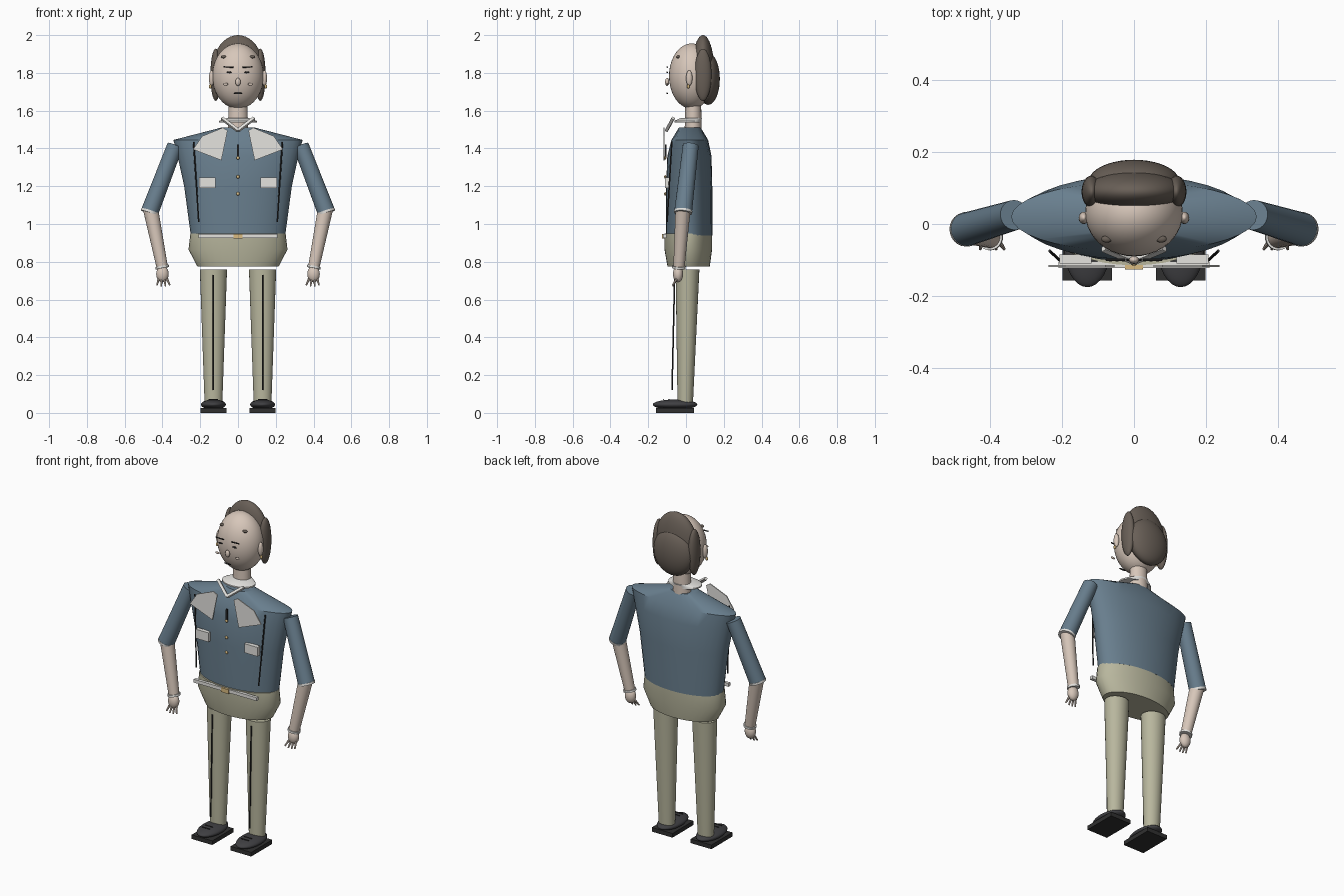
import bpy, bmesh, math
from mathutils import Vector

if "Cube" in bpy.data.objects:
    bpy.data.objects.remove(bpy.data.objects["Cube"])


def mat(name, r, g, b):
    m = bpy.data.materials.new(name)
    m.diffuse_color = (r, g, b, 1)
    m.use_nodes = True
    m.node_tree.nodes["Principled BSDF"].inputs["Base Color"].default_value = m.diffuse_color
    return m


SKIN = mat("skin", .68, .57, .49)
HAIR = mat("hair", .14, .115, .095)
BLUE = mat("jacket_blue", .14, .21, .27)
KHAKI = mat("khaki", .48, .47, .34)
WHITE = mat("white", .78, .77, .74)
DARK = mat("dark", .03, .03, .03)
SHOE = mat("shoe", .05, .05, .055)
GOLD = mat("gold", .7, .5, .22)


def finish(name, material, smooth=True):
    ob = bpy.context.object
    ob.name = name
    ob.data.materials.append(material)
    if smooth:
        bpy.ops.object.shade_smooth_by_angle(angle=math.radians(35))
    return ob


def add_bmesh(name, bm, material, smooth=True):
    bmesh.ops.recalc_face_normals(bm, faces=bm.faces)
    me = bpy.data.meshes.new(name)
    bm.to_mesh(me)
    bm.free()
    ob = bpy.data.objects.new(name, me)
    bpy.context.collection.objects.link(ob)
    bpy.ops.object.select_all(action='DESELECT')
    bpy.context.view_layer.objects.active = ob
    ob.select_set(True)
    return finish(name, material, smooth)


def ball(name, loc, size, material, seg=32):
    bpy.ops.mesh.primitive_uv_sphere_add(segments=seg, ring_count=seg // 2, location=loc)
    bpy.context.object.scale = size
    return finish(name, material)


def box(name, loc, size, material):
    bpy.ops.mesh.primitive_cube_add(size=1, location=loc)
    bpy.context.object.scale = size
    return finish(name, material, False)


def limb(name, p0, p1, r0, r1, material, sides=24):
    p0, p1 = Vector(p0), Vector(p1)
    d = p1 - p0
    bpy.ops.mesh.primitive_cone_add(vertices=sides, radius1=r0, radius2=r1, depth=d.length,
                                    location=(p0 + p1) / 2, rotation=d.to_track_quat('Z', 'Y').to_euler())
    return finish(name, material, sides > 4)


def loft(name, rings, material, cx=0, sides=36):
    """rings: (z, rx, ry, centre y)"""
    bm = bmesh.new()
    loops = []
    for z, rx, ry, cy in rings:
        loops.append([bm.verts.new((cx + rx * math.cos(2 * math.pi * i / sides),
                                    cy + ry * math.sin(2 * math.pi * i / sides), z)) for i in range(sides)])
    for a, b in zip(loops, loops[1:]):
        for i in range(sides):
            j = (i + 1) % sides
            bm.faces.new((a[i], a[j], b[j], b[i]))
    bm.faces.new(loops[0])
    bm.faces.new(loops[-1])
    return add_bmesh(name, bm, material)


def plate(name, outline, y, thick, material):
    bm = bmesh.new()
    f = bm.faces.new([bm.verts.new((x, y, z)) for x, z in outline])
    ext = bmesh.ops.extrude_face_region(bm, geom=[f])
    bmesh.ops.translate(bm, vec=(0, thick, 0), verts=[v for v in ext['geom'] if isinstance(v, bmesh.types.BMVert)])
    return add_bmesh(name, bm, material, False)


# Torso, hips, neck, collar
loft("torso", [(.94, .25, .122, .017), (1.2, .285, .122, .017), (1.36, .32, .117, .018),
               (1.445, .342, .097, .02), (1.51, .09, .058, .02)], BLUE)
loft("hips", [(.775, .215, .112, .014), (.865, .262, .126, .012), (.95, .252, .127, .012)], KHAKI)
loft("neck", [(1.5, .053, .045, .038), (1.64, .05, .042, .038)], SKIN)
loft("collar", [(1.538, .1, .07, .008), (1.546, .1, .07, .008), (1.562, .055, .055, .03)], WHITE)

# Head and hair
ball("head", (0, .03, 1.783), (.136, .12, .173), SKIN, 40)
ball("hair_cap", (0, .09, 1.82), (.135, .058, .18), HAIR, 40)
ball("hair_back", (0, .117, 1.768), (.127, .062, .137), HAIR, 40)

# Central face features and jacket front
ball("nose", (0, -.1, 1.752), (.014, .011, .021), SKIN, 16)
ball("mouth", (0, -.1, 1.692), (.024, .004, .005), DARK, 16)
for z in (1.35, 1.25, 1.16):
    ball("button", (0, -.11, z), (.009, .006, .009), GOLD, 12)
box("placket", (0, -.107, 1.385), (.008, .01, .07), DARK)
box("belt", (0, -.113, .937), (.42, .018, .02), WHITE)
box("buckle", (0, -.12, .935), (.05, .014, .026), GOLD)

for s, side in ((-1, "right"), (1, "left")):
    def n(part):
        return side + "_" + part

    # Head details
    ball(n("side_hair"), (s * .118, .09, 1.79), (.028, .045, .138), HAIR)
    ball(n("ear"), (s * .14, .017, 1.772), (.014, .017, .042), SKIN, 20)
    ball(n("earring"), (s * .147, .012, 1.728), (.007, .007, .012), GOLD, 12)
    ball(n("eye"), (s * .047, -.1, 1.803), (.014, .004, .005), DARK, 16)
    limb(n("brow"), (s * .025, -.1, 1.83), (s * .078, -.1, 1.832), .0035, .0035, DARK, 8)
    ball(n("cheek"), (s * .066, -.1, 1.74), (.014, .004, .007), SKIN, 16)
    ball(n("forehead_curl"), (s * .076, -.042, 1.885), (.015, .01, .008), HAIR, 16)

    # Jacket trim
    limb(n("collar_strip"), (s * .085, -.068, 1.56), (0, -.103, 1.495), .011, .011, WHITE, 4)
    plate(n("lapel"), [(s * .055, 1.495), (s * .08, 1.51), (s * .19, 1.465),
                       (s * .238, 1.395), (s * .088, 1.337)], -.12, .006, WHITE)
    box(n("pocket"), (s * .163, -.0975, 1.218), (.088, .025, .055), WHITE)
    limb(n("seam"), (s * .235, -.075, 1.435), (s * .208, -.1, 1.01), .004, .004, DARK, 8)

    # Arm, cuff, hand
    elbow, wrist = (s * .467, -.015, 1.065), (s * .402, -.037, .775)
    limb(n("sleeve"), (s * .333, .025, 1.415), elbow, .042, .047, BLUE)
    limb(n("cuff"), (s * .465, -.0145, 1.07), (s * .469, -.0155, 1.058), .0485, .0475, WHITE)
    limb(n("forearm"), (s * .462, -.016, 1.075), wrist, .04, .03, SKIN)
    limb(n("bracelet"), (s * .4025, -.037, .778), (s * .4, -.0375, .766), .036, .036, WHITE)
    ball(n("hand"), (s * .4, -.042, .735), (.033, .027, .044), SKIN, 24)
    for k in range(4):
        o = (k - 1.5) * .015
        limb(n("finger"), (s * .398 + o, -.05, .708), (s * .395 + o * 1.5, -.07, .668 + abs(o) * .4),
             .007, .004, SKIN, 8)

    # Leg and shoe
    loft(n("leg"), [(.055, .047, .041, -.004), (.76, .072, .063, .008)], KHAKI, s * .13, 28)
    limb(n("crease"), (s * .13, -.06, .73), (s * .13, -.074, .12), .004, .004, DARK, 8)
    box(n("sole"), (s * .13, -.058, .0125), (.138, .2, .025), DARK)
    ball(n("shoe"), (s * .13, -.058, .044), (.066, .118, .027), SHOE)
    for y in (-.09, -.12):
        limb(n("lace"), (s * .13 - .025, y, .07), (s * .13 + .025, y, .07), .003, .003, DARK, 8)
